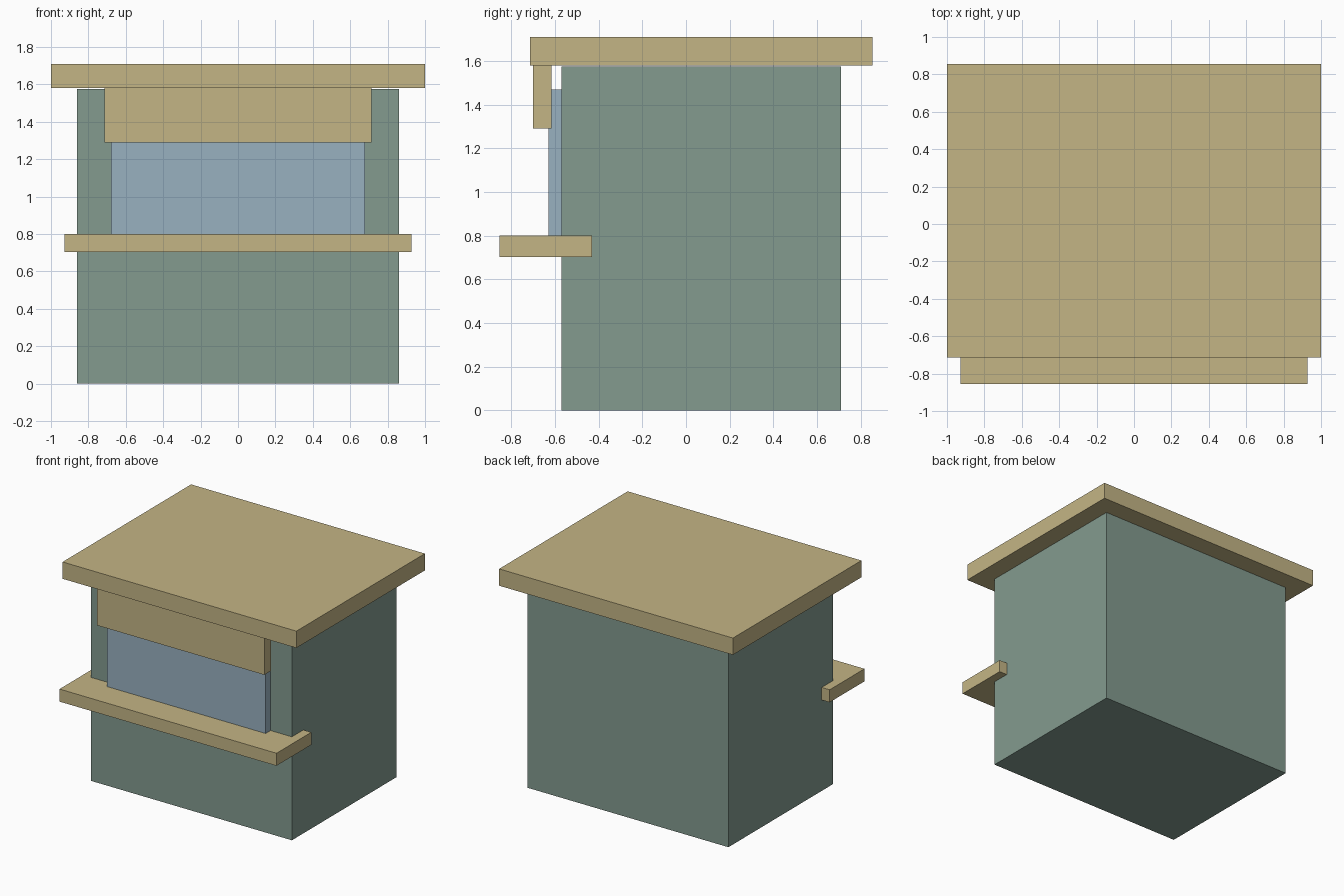
import bpy
from mathutils import Vector

default = bpy.data.objects.get("Cube")
if default:
    bpy.data.objects.remove(default, do_unlink=True)


def make_material(name, rgb):
    mat = bpy.data.materials.new(name)
    mat.use_nodes = True
    colour = (*rgb, 1.0)
    mat.diffuse_color = colour
    mat.node_tree.nodes["Principled BSDF"].inputs["Base Color"].default_value = colour
    return mat


def box(name, mat, half_width, y_range, z_range):
    """Box centred on x = 0, spanning the given depth and height."""
    (y0, y1), (z0, z1) = y_range, z_range
    bpy.ops.mesh.primitive_cube_add(size=1)
    obj = bpy.context.object
    obj.name = obj.data.name = name
    size = Vector((2 * half_width, y1 - y0, z1 - z0))
    centre = Vector((0, (y0 + y1) / 2, (z0 + z1) / 2))
    for v in obj.data.vertices:
        v.co = v.co * size + centre
    obj.data.materials.append(mat)
    return obj


wood = make_material("tan wood", (0.552, 0.462, 0.235))
green = make_material("sage green", (0.227, 0.328, 0.275))
blue = make_material("pale blue", (0.314, 0.440, 0.527))

# Main hut body
box("body", green, 0.86, (-0.57, 0.71), (0, 1.575))
# Overhanging flat roof
box("roof", wood, 1.0, (-0.715, 0.855), (1.58, 1.71))
# Serving counter, partly sunk into the body and wrapping past its sides
box("counter", wood, 0.928, (-0.855, -0.43), (0.703, 0.80))
# Serving window panel
box("window", blue, 0.678, (-0.63, -0.57), (0.79, 1.47))
# Fascia board hanging under the roof
box("fascia_board", wood, 0.715, (-0.70, -0.617), (1.29, 1.58))
